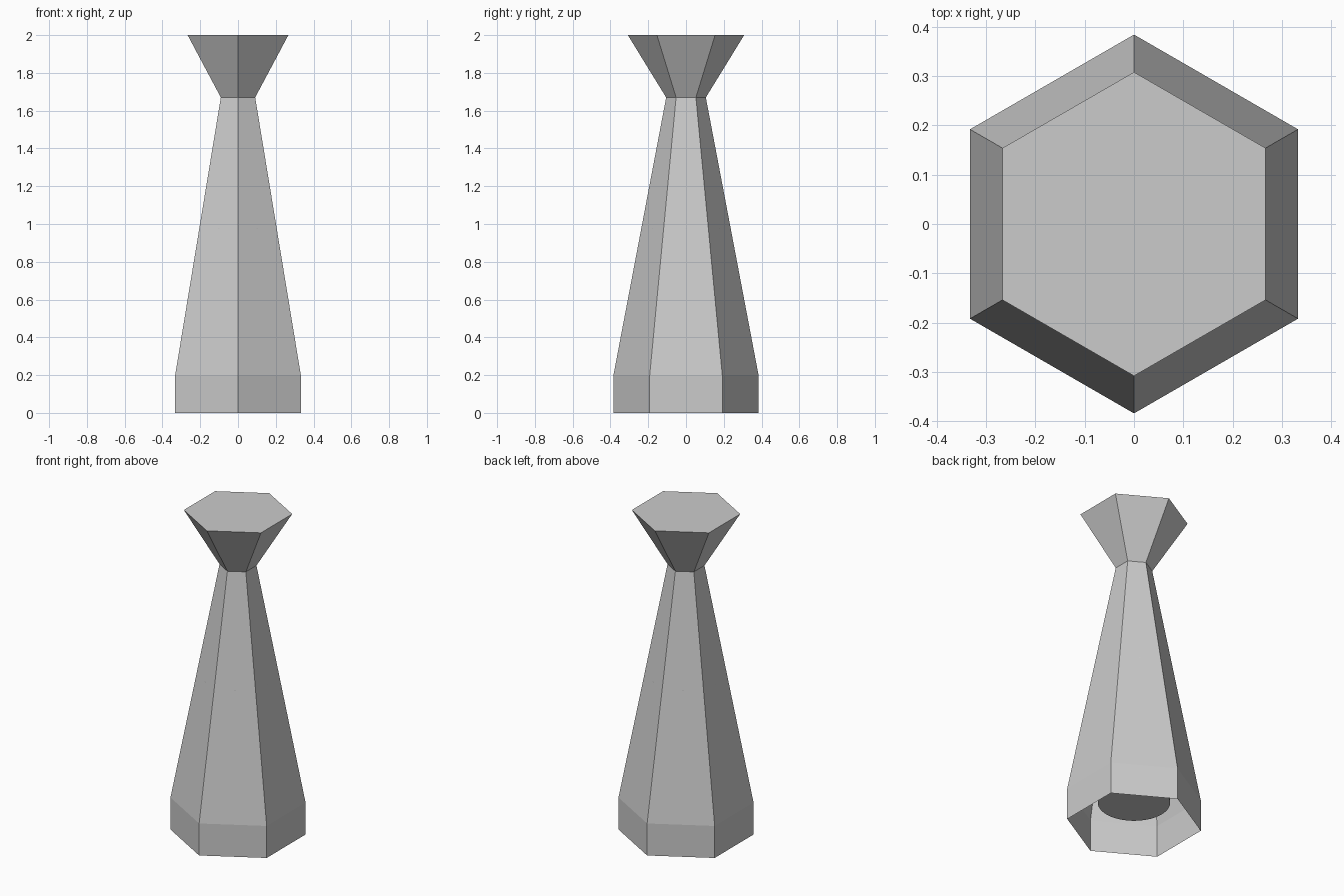
import bpy, bmesh, math

if "Cube" in bpy.data.objects:
    bpy.data.objects.remove(bpy.data.objects["Cube"])


def make_object(name, bm):
    mesh = bpy.data.meshes.new(name)
    bm.to_mesh(mesh)
    bm.free()
    obj = bpy.data.objects.new(name, mesh)
    bpy.context.collection.objects.link(obj)
    return obj


def lofted(name, profile, sides, cap_bottom, cap_top):
    """Stack regular polygons (radius, z), with a corner pointing to +y."""
    bm = bmesh.new()
    rings = []
    for radius, z in profile:
        angles = [math.pi / 2 + 2 * math.pi * i / sides for i in range(sides)]
        rings.append([bm.verts.new((radius * math.cos(a), radius * math.sin(a), z)) for a in angles])
    for low, high in zip(rings, rings[1:]):
        for i in range(sides):
            j = (i + 1) % sides
            bm.faces.new((low[i], low[j], high[j], high[i]))
    if cap_bottom:
        bm.faces.new(rings[0][::-1])
    if cap_top:
        bm.faces.new(rings[-1])
    return make_object(name, bm)


# Six-sided body: upright foot, long taper, narrow neck, flared head; open underneath
lofted("hexagonal_body",
       [(0.384, 0.0), (0.384, 0.2), (0.105, 1.67), (0.308, 2.0)],
       6, cap_bottom=False, cap_top=True)

# Round core recessed inside the hollow foot, running up until it meets the walls
core = lofted("inner_core", [(0.205, 0.145), (0.205, 0.98)], 48,
              cap_bottom=True, cap_top=True)
bpy.context.view_layer.objects.active = core
core.select_set(True)
bpy.ops.object.shade_smooth_by_angle(angle=math.radians(30))
